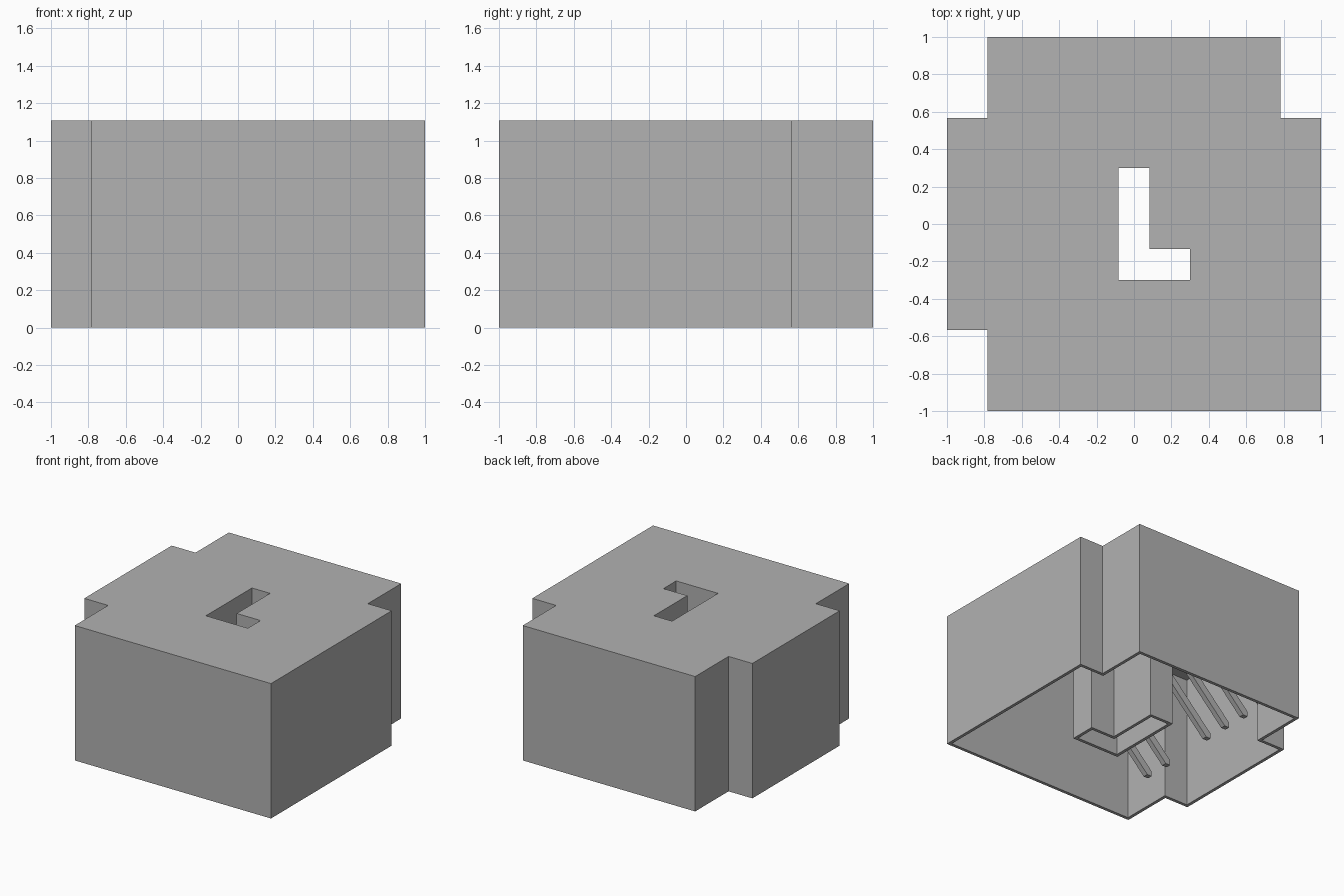
import bpy, bmesh
from mathutils import Vector

cube = bpy.data.objects.get("Cube")
if cube:
    bpy.data.objects.remove(cube)

P = 0.2165            # grid pitch
T = 0.0258            # wall thickness
H = 5 * P + T         # total height

grey = bpy.data.materials.new("plain_grey")
grey.use_nodes = True
grey.diffuse_color = (0.445, 0.445, 0.445, 1)
grey.node_tree.nodes["Principled BSDF"].inputs["Base Color"].default_value = grey.diffuse_color


def finish(name, bm):
    bmesh.ops.recalc_face_normals(bm, faces=bm.faces)
    mesh = bpy.data.meshes.new(name)
    bm.to_mesh(mesh)
    bm.free()
    mesh.materials.append(grey)
    obj = bpy.data.objects.new(name, mesh)
    bpy.context.collection.objects.link(obj)
    return obj


def offset(pts, d):
    """Grow a counter-clockwise right-angled outline by d."""
    out = []
    for i, p in enumerate(pts):
        a = (p - pts[i - 1]).normalized()
        b = (pts[(i + 1) % len(pts)] - p).normalized()
        out.append(p + d * (Vector((a.y, -a.x)) + Vector((b.y, -b.x))))
    return out


def prism(name, pts, z0, z1):
    bm = bmesh.new()
    face = bm.faces.new([bm.verts.new((p.x, p.y, z0)) for p in pts])
    new = bmesh.ops.extrude_face_region(bm, geom=[face])["geom"]
    for v in new:
        if isinstance(v, bmesh.types.BMVert):
            v.co.z = z1
    return finish(name, bm)


def cut(target, cutter, operation="DIFFERENCE"):
    mod = target.modifiers.new(cutter.name, "BOOLEAN")
    mod.operation, mod.solver, mod.object = operation, "EXACT", cutter
    bpy.context.view_layer.objects.active = target
    bpy.ops.object.modifier_apply(modifier=mod.name)
    bpy.data.objects.remove(cutter)


# Outlines in grid units: notched body and L-shaped shaft
outer = [Vector(p) * P for p in ((-3.5, -4.5), (4.5, -4.5), (4.5, 2.5), (3.5, 2.5), (3.5, 4.5),
                                 (-3.5, 4.5), (-3.5, 2.5), (-4.5, 2.5), (-4.5, -2.5), (-3.5, -2.5))]
shaft = [Vector(p) * P for p in ((-.5, -1.5), (1.5, -1.5), (1.5, -.5), (.5, -.5), (.5, 1.5), (-.5, 1.5))]

# Hollow body, open underneath, with a walled shaft running through it
body = prism("hollow_body", offset(outer, T), 0, H)
cavity = prism("cavity", outer, -0.1, H - T)
cut(cavity, prism("shaft_core", shaft, -0.2, H + 0.2))
cut(body, cavity)
cut(body, prism("shaft_hole", offset(shaft, -T), -0.2, H + 0.2))


# Slanted inner struts hanging from the roof: hull of two small cubes
def strut(name, row, x, z):
    bm = bmesh.new()
    rise = 5 - z
    for cx, cz in ((x, z), (x + rise, 5)):
        for dx in (-1, 1):
            for dy in (-1, 1):
                for dz in (-1, 1):
                    c = Vector((cx, row, cz)) * P
                    bm.verts.new(c + Vector((dx, dy, dz)) * 0.021 - Vector((0.03, 0, 0.01)))
    hull = bmesh.ops.convex_hull(bm, input=bm.verts)
    inner = [v for v in hull["geom_interior"] if isinstance(v, bmesh.types.BMVert)]
    bmesh.ops.delete(bm, geom=inner, context="VERTS")
    bmesh.ops.dissolve_limit(bm, angle_limit=0.01, verts=bm.verts, edges=bm.edges)
    finish(name, bm)


for row in (-1, 0, 1, 2):
    strut("short_strut", row, -4, 2)
for row in (-3, -2):
    strut("long_strut", row, -3, 1)
